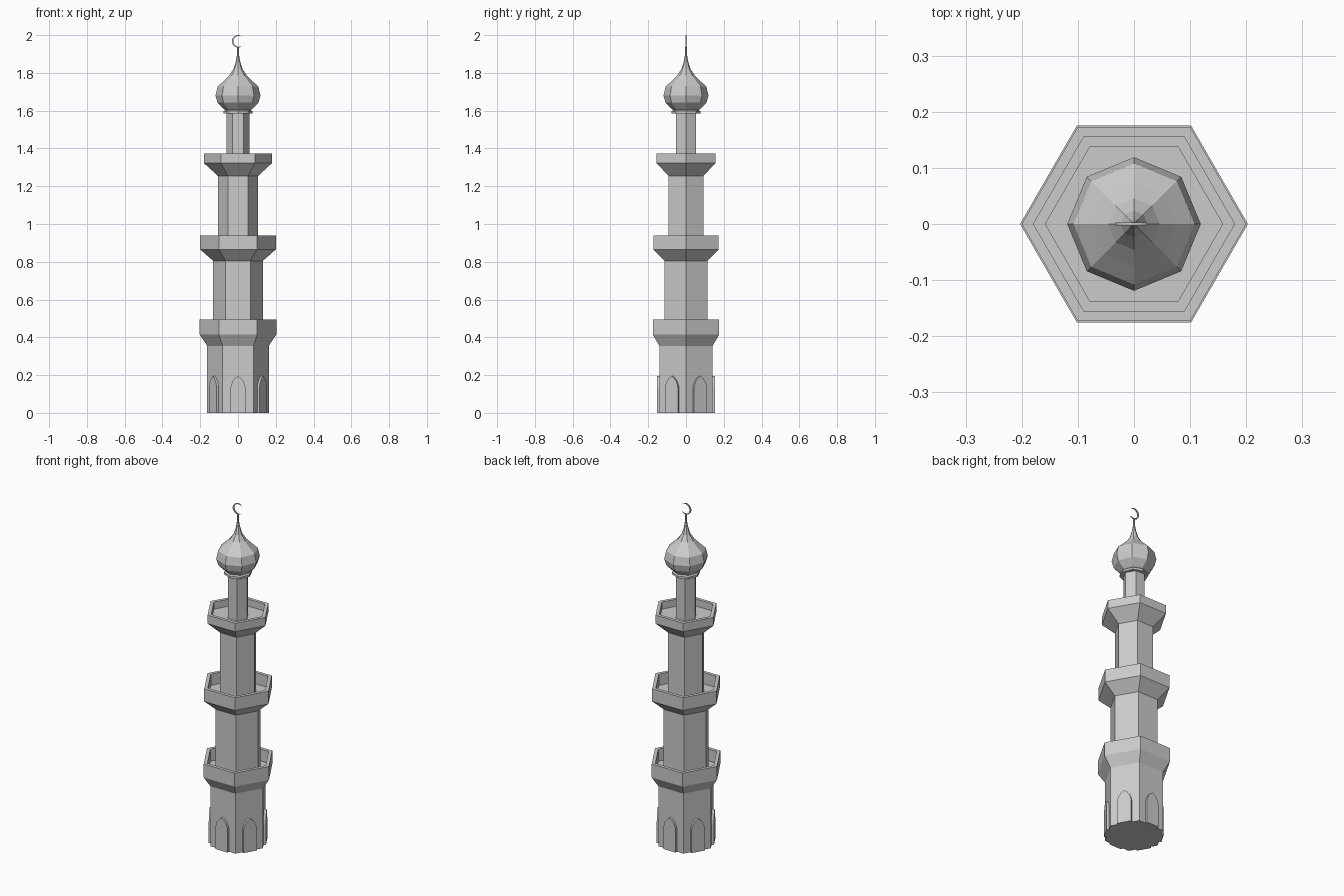
import bpy, bmesh
from math import sin, cos, pi, radians, sqrt

if "Cube" in bpy.data.objects:
    bpy.data.objects.remove(bpy.data.objects["Cube"])


def finish(name, bm):
    bmesh.ops.recalc_face_normals(bm, faces=bm.faces[:])
    me = bpy.data.meshes.new(name)
    bm.to_mesh(me)
    bm.free()
    ob = bpy.data.objects.new(name, me)
    bpy.context.collection.objects.link(ob)
    return ob


def lathe(name, profile, sides):
    """Faceted solid of revolution from (radius, z) points, first corner on +x."""
    bm = bmesh.new()
    rings = [[bm.verts.new((r * cos(2 * pi * i / sides), r * sin(2 * pi * i / sides), z))
              for i in range(sides)] for r, z in profile]
    for a, b in zip(rings, rings[1:]):
        for i in range(sides):
            j = (i + 1) % sides
            bm.faces.new((a[i], a[j], b[j], b[i]))
    bm.faces.new(rings[0][::-1])
    bm.faces.new(rings[-1])
    return finish(name, bm)


def slab(name, outline, place, depth):
    """Flat outline (u, v) extruded; place(u, v, d) maps it into space."""
    bm = bmesh.new()
    front = [bm.verts.new(place(u, v, depth[1])) for u, v in outline]
    back = [bm.verts.new(place(u, v, depth[0])) for u, v in outline]
    bm.faces.new(front)
    bm.faces.new(back[::-1])
    n = len(outline)
    for i in range(n):
        j = (i + 1) % n
        bm.faces.new((front[i], back[i], back[j], front[j]))
    return finish(name, bm)


# Three hexagonal tiers: shaft, flared corbel and hollow parapet
tiers = [
    ("lower_tier", 0.163, 0.0, 0.355, 0.203, 0.415, 0.495),
    ("middle_tier", 0.132, 0.42, 0.805, 0.200, 0.865, 0.940),
    ("upper_tier", 0.107, 0.87, 1.255, 0.180, 1.322, 1.372),
]
for name, r, z0, z1, rb, z2, z3 in tiers:
    lathe(name, [(r, z0), (r, z1), (rb, z2), (rb, z3),
                 (rb - 0.022, z3), (rb - 0.022, z2 + 0.008)], 6)

# Slim top shaft
lathe("top_shaft", [(0.06, 1.325), (0.06, 1.59)], 6)

# Onion dome with collar and spire
lathe("onion_dome", [(0.076, 1.585), (0.076, 1.597), (0.068, 1.603), (0.078, 1.612),
                     (0.108, 1.642), (0.119, 1.68), (0.108, 1.727), (0.076, 1.757),
                     (0.046, 1.787), (0.024, 1.82), (0.011, 1.862), (0.005, 1.90),
                     (0.004, 1.937)], 8)

# Pointed arch panels on the six base faces
w, spring, tip = 0.04, 0.125, 0.195
arc = [(w, 0.0), (w, spring), (w * 0.93, 0.146), (w * 0.72, 0.167), (w * 0.4, 0.184)]
arch = arc + [(0, tip)] + [(-u, v) for u, v in reversed(arc)]
apothem = 0.163 * sqrt(3) / 2
for k in range(6):
    a = radians(30 + 60 * k)
    slab("arch_panel_%d" % (k + 1), arch,
         lambda u, v, d, a=a: (d * cos(a) - u * sin(a), d * sin(a) + u * cos(a), v),
         (apothem - 0.005, apothem + 0.013))

# Crescent finial opening to the right
R, cz, n = 0.033, 1.967, 16
angles = [radians(45 + 270 * i / n) for i in range(n + 1)]
outer = [(R * cos(t), cz + R * sin(t)) for t in angles]
inner = []
for i, t in enumerate(angles[1:-1], 1):
    q = R - 0.009 * sin(pi * i / n)
    inner.append((q * cos(t), cz + q * sin(t)))
slab("crescent", outer + inner[::-1], lambda u, v, d: (u, d, v), (-0.003, 0.003))
